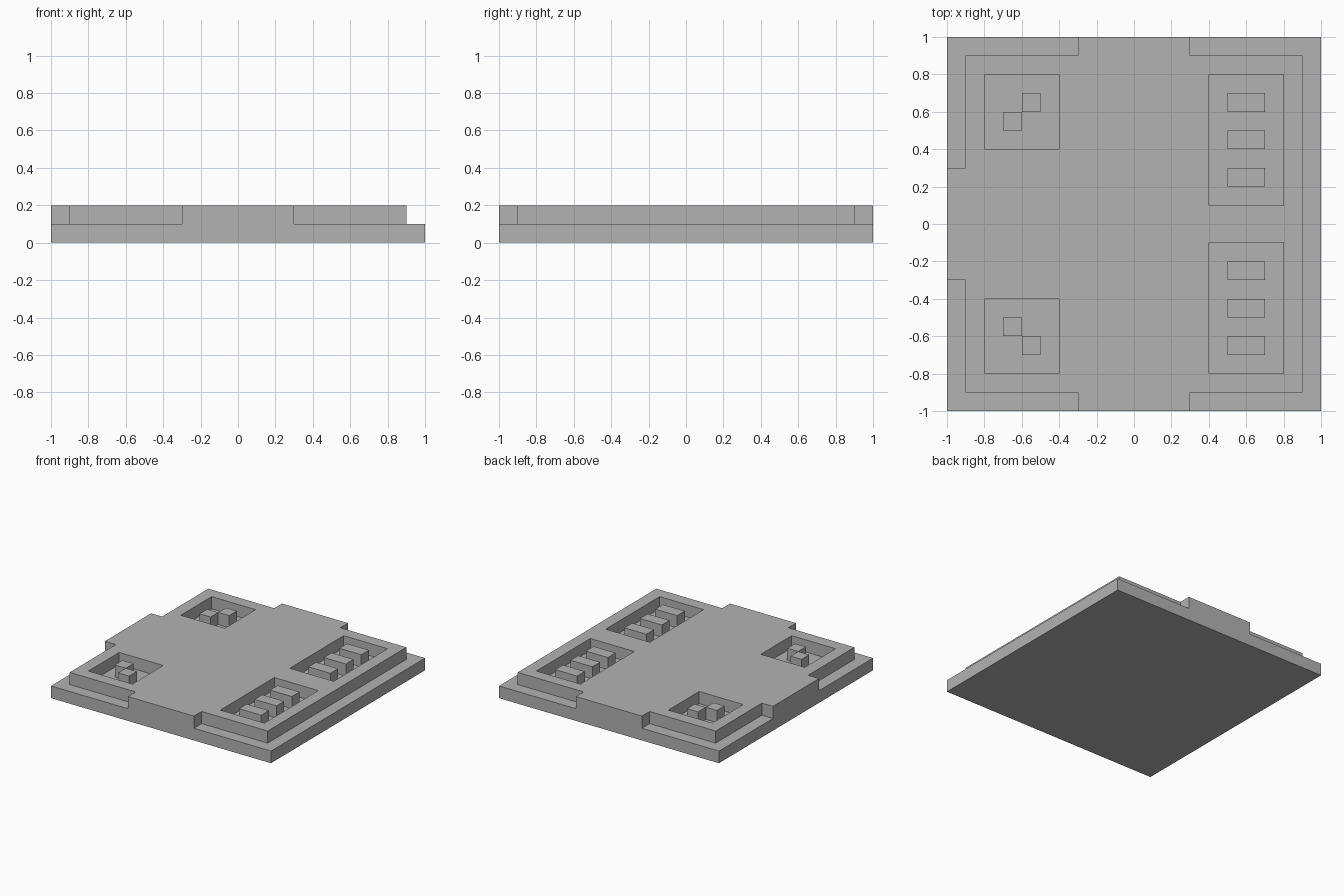
import bpy
import bmesh

cube = bpy.data.objects.get("Cube")
if cube:
    bpy.data.objects.remove(cube, do_unlink=True)

FLOOR, TOP, ABOVE = 0.1, 0.2, 0.3
OUT = 1.1  # cutters reach past the slab edge

grey = bpy.data.materials.new("plain_grey")
grey.use_nodes = True
grey.diffuse_color = (0.45, 0.45, 0.45, 1)
grey.node_tree.nodes["Principled BSDF"].inputs["Base Color"].default_value = (0.45, 0.45, 0.45, 1)


def rect(x0, x1, y0, y1):
    return [(x0, y0), (x1, y0), (x1, y1), (x0, y1)]


def flip_y(outline):
    return [(x, -y) for x, y in reversed(outline)]


def prisms(name, outlines, z0, z1):
    """One object holding an upright prism for each outline."""
    bm = bmesh.new()
    for outline in outlines:
        face = bm.faces.new([bm.verts.new((x, y, z0)) for x, y in outline])
        grown = bmesh.ops.extrude_face_region(bm, geom=[face], use_keep_orig=True)
        for v in grown["geom"]:
            if isinstance(v, bmesh.types.BMVert):
                v.co.z = z1
    bmesh.ops.recalc_face_normals(bm, faces=bm.faces)
    mesh = bpy.data.meshes.new(name)
    bm.to_mesh(mesh)
    bm.free()
    mesh.materials.append(grey)
    obj = bpy.data.objects.new(name, mesh)
    bpy.context.collection.objects.link(obj)
    return obj


# Slab
slab = prisms("slab", [rect(-1, 1, -1, 1)], 0, TOP)

# Ledges: a C along the right-hand edge, an L at each other corner
c_ledge = [(0.3, -OUT), (OUT, -OUT), (OUT, OUT), (0.3, OUT),
           (0.3, 0.9), (0.9, 0.9), (0.9, -0.9), (0.3, -0.9)]
l_ledge = [(-OUT, -OUT), (-0.3, -OUT), (-0.3, -0.9),
           (-0.9, -0.9), (-0.9, -0.3), (-OUT, -0.3)]

# Pockets, front half mirrored to the back
square_pocket = rect(-0.8, -0.4, -0.8, -0.4)
long_pocket = rect(0.4, 0.8, -0.8, -0.1)

cuts = [c_ledge]
for shape in (l_ledge, square_pocket, long_pocket):
    cuts += [shape, flip_y(shape)]
cutter = prisms("ledge_and_pocket_cutter", cuts, FLOOR, ABOVE)
cutter.hide_render = True

mod = slab.modifiers.new("cut", "BOOLEAN")
mod.operation = "DIFFERENCE"
mod.solver = "EXACT"
mod.object = cutter
bpy.context.view_layer.objects.active = slab
bpy.ops.object.modifier_apply(modifier=mod.name)
bpy.data.objects.remove(cutter, do_unlink=True)

# Blocks standing in the pockets
bars = [rect(0.5, 0.7, y, y + 0.1) for y in (-0.7, -0.5, -0.3)]
cubes = [rect(-0.7, -0.6, -0.6, -0.5), rect(-0.6, -0.5, -0.7, -0.6)]
for name, shapes in (("pocket_bars", bars), ("pocket_cubes", cubes)):
    prisms("front_" + name, shapes, FLOOR, TOP)
    prisms("back_" + name, [flip_y(s) for s in shapes], FLOOR, TOP)
